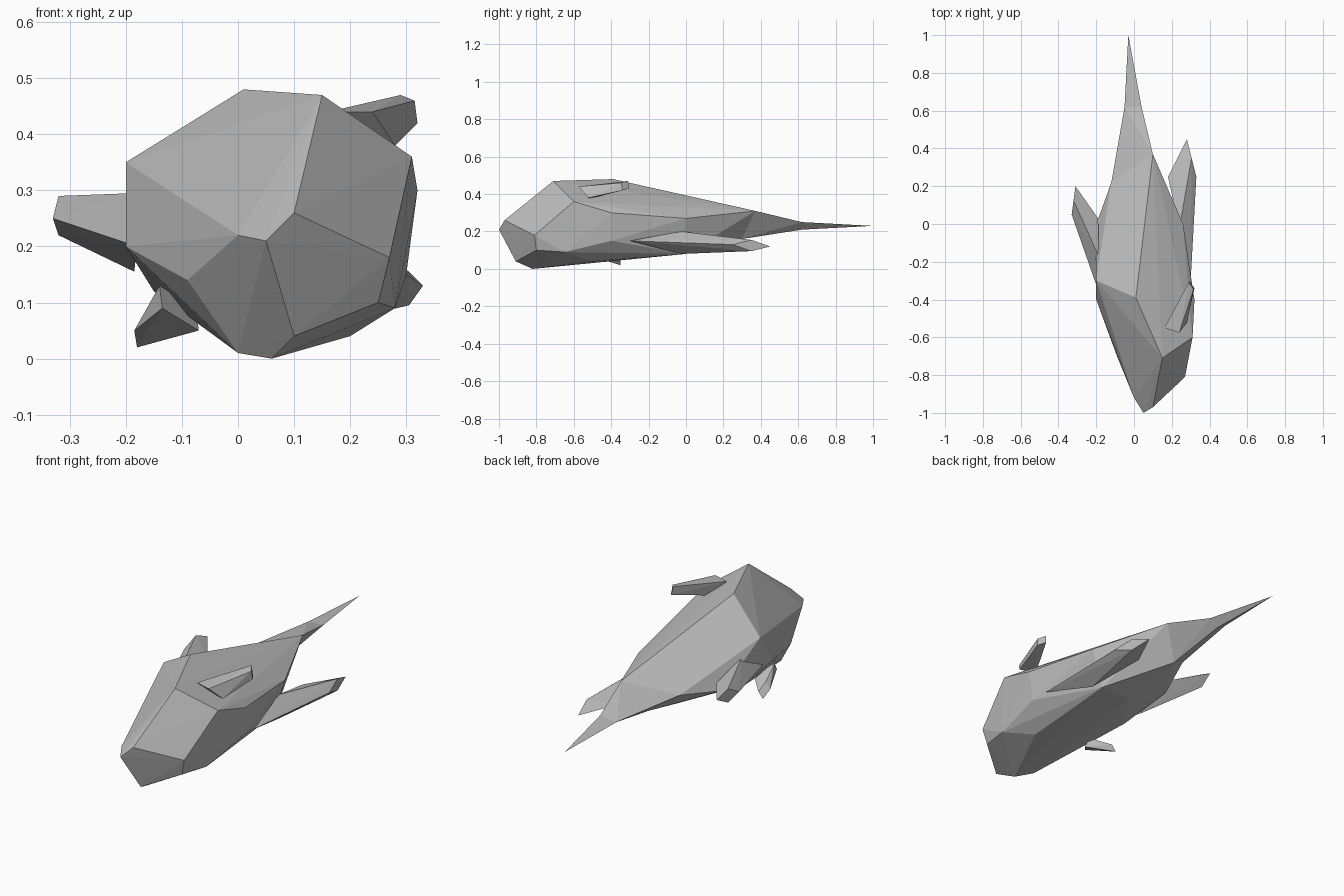
import bpy
import bmesh
from mathutils import Vector

# Remove the default cube only
default_cube = bpy.data.objects.get("Cube")
if default_cube:
    bpy.data.objects.remove(default_cube, do_unlink=True)

# One plain grey for the whole faceted form
grey = (.5, .5, .5, 1)
material = bpy.data.materials.new("plain_grey")
material.diffuse_color = grey
material.use_nodes = True
for node in material.node_tree.nodes:
    if node.type == "BSDF_PRINCIPLED":
        node.inputs["Base Color"].default_value = grey


def faceted_solid(name, corners):
    """Wrap flat facets around a few corner points."""
    builder = bmesh.new()
    for corner in corners:
        builder.verts.new(corner)
    result = bmesh.ops.convex_hull(builder, input=builder.verts[:])
    unused = set(result["geom_interior"]) | set(result["geom_unused"])
    loose = [item for item in unused if isinstance(item, bmesh.types.BMVert)]
    bmesh.ops.delete(builder, geom=loose, context="VERTS")
    bmesh.ops.recalc_face_normals(builder, faces=builder.faces[:])
    mesh = bpy.data.meshes.new(name)
    builder.to_mesh(mesh)
    builder.free()
    mesh.materials.append(material)
    solid = bpy.data.objects.new(name, mesh)
    bpy.context.scene.collection.objects.link(solid)


def swept_fin(name, root_front, root_back, tip_back, tip_front, thickness):
    """Blade with a ridge on both sides, thinning by half towards its tip."""
    outline = [Vector(point) for point in (root_front, root_back, tip_back, tip_front)]
    root_middle = (outline[0] + outline[1]) / 2
    tip_middle = (outline[2] + outline[3]) / 2
    bulge = Vector(thickness)
    ridges = [root_middle + bulge, root_middle - bulge,
              tip_middle + bulge / 2, tip_middle - bulge / 2]
    faceted_solid(name, outline + ridges)


# Sections shared by the body and the tail
tail_root = dict(
    left_edge=(.1, .37, .31),
    right_edge=(-.12, .22, .24),
    keel=(0, .3, .16),
)
tail_waist = dict(
    left_edge=(.04, .62, .25),
    right_edge=(-.05, .62, .24),
    keel=(0, .62, .21),
)

# Body: blunt nose, high crest, flat flanks and belly
body = dict(
    nose_tip=(.05, -1, .21),
    nose_left=(.1, -.97, .26),
    nose_right=(0, -.92, .22),
    chin_front=(.1, -.91, .04),
    chin_bottom=(.06, -.82, 0),
    chin_back=(0, -.75, .01),
    crest_front=(.15, -.71, .47),
    crest_top=(.01, -.39, .48),
    right_shoulder=(-.2, -.3, .35),
    left_cheek=(.27, -.81, .18),
    left_jaw=(.25, -.8, .1),
    left_lower_flank=(.28, -.65, .09),
    left_shoulder=(.31, -.6, .36),
    left_flank=(.32, -.4, .3),
    left_middle=(.3, -.4, .15),
    left_hip=(.26, 0, .27),
    right_cheek=(-.09, -.7, .14),
    right_flank=(-.2, -.4, .2),
    right_lower_flank=(-.15, -.25, .12),
    right_hip=(-.2, 0, .2),
    belly_front=(.2, -.5, .04),
    belly_left=(.2, 0, .08),
    belly_back=(.03, 0, .08),
)
faceted_solid("body", [*body.values(), *tail_root.values()])

# Tail: a wedge that narrows into a long spike
faceted_solid("tail_base", [*tail_root.values(), *tail_waist.values()])
faceted_solid("tail_spike", [*tail_waist.values(), (-.03, 1, .23)])

# Fins: swept blades at different heights on the flanks
swept_fin(
    "left_lower_fin",
    root_front=(.3, -.3, .15),
    root_back=(.18, .25, .13),
    tip_back=(.28, .45, .12),
    tip_front=(.33, .25, .13),
    thickness=(0, 0, .06),
)
swept_fin(
    "left_upper_fin",
    root_front=(.28, -.52, .38),
    root_back=(.16, -.55, .44),
    tip_back=(.29, -.31, .47),
    tip_front=(.32, -.34, .42),
    thickness=(.02, -.04, .03),
)
swept_fin(
    "right_fin",
    root_front=(-.18, -.38, .2),
    root_back=(-.19, .03, .25),
    tip_back=(-.31, .2, .26),
    tip_front=(-.33, .05, .25),
    thickness=(0, 0, .07),
)
swept_fin(
    "right_lower_fin",
    root_front=(-.14, -.5, .13),
    root_back=(-.07, -.45, .05),
    tip_back=(-.18, -.35, .02),
    tip_front=(-.16, -.4, .08),
    thickness=(.03, .05, 0),
)
